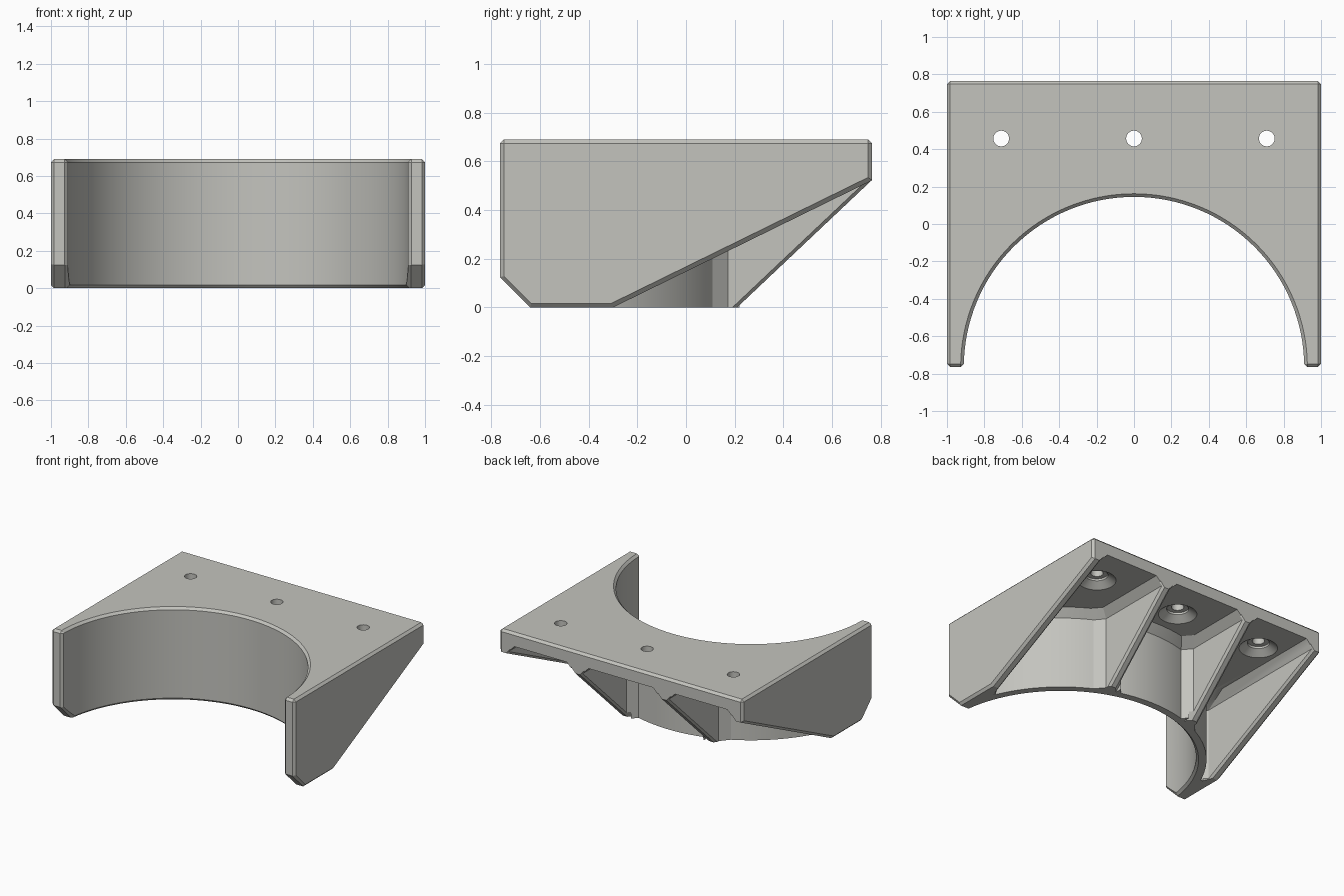
import bpy, bmesh, math

if "Cube" in bpy.data.objects:
    bpy.data.objects.remove(bpy.data.objects["Cube"])

H, YB, R, RO = 0.69, 0.765, 0.91, 0.98   # height, half depth, inner and outer ring radius
PLATE = 0.59                             # underside of the top plate

grey = bpy.data.materials.new("warm grey")
grey.diffuse_color = (0.55, 0.55, 0.515, 1)
grey.use_nodes = True
grey.node_tree.nodes["Principled BSDF"].inputs["Base Color"].default_value = grey.diffuse_color


def loft(name, rings, bevel=0):
    """Closed solid through rings of equal point count."""
    bm = bmesh.new()
    vs = [[bm.verts.new(p) for p in ring] for ring in rings]
    n = len(vs[0])
    bm.faces.new(vs[0])
    bm.faces.new(vs[-1])
    for a, b in zip(vs, vs[1:]):
        for i in range(n):
            j = (i + 1) % n
            bm.faces.new((a[i], a[j], b[j], b[i]))
    bmesh.ops.recalc_face_normals(bm, faces=bm.faces[:])
    if bevel:
        sharp = [e for e in bm.edges if e.calc_face_angle() > 0.6]
        bmesh.ops.bevel(bm, geom=sharp, offset=bevel, segments=1,
                        profile=0.5, affect='EDGES', clamp_overlap=False)
        bmesh.ops.recalc_face_normals(bm, faces=bm.faces[:])
    me = bpy.data.meshes.new(name)
    bm.to_mesh(me)
    bm.free()
    ob = bpy.data.objects.new(name, me)
    bpy.context.collection.objects.link(ob)
    return ob


def cut(body, cutter):
    """Subtract the cutter from the body and discard it."""
    cutter.hide_render = True
    bpy.context.view_layer.objects.active = body
    m = body.modifiers.new("cut", 'BOOLEAN')
    m.operation, m.solver, m.object = 'DIFFERENCE', 'EXACT', cutter
    bpy.ops.object.modifier_apply(modifier=m.name)
    bpy.data.objects.remove(cutter)


def slope(sections, a, b):
    """Wedge below the line a-b in the yz plane; sections are (x, lift)."""
    return loft("slope_cutter", [[(x, a[0], a[1] + dz), (x, b[0], b[1] + dz), (x, b[0], -0.2),
                                  (x, a[0], -0.2)] for x, dz in sections])


def bay(xa, xb, ca, cb, r, z):
    """Outline between two ribs, behind the ring wall, with chamfered corners."""
    def arc_y(x):
        return -YB + math.sqrt(r * r - x * x)
    xs, xe = xb - cb[0], xa + ca[0]
    t0, t1 = math.acos(xs / r), math.acos(xe / r)
    pts = [(xb, 1.0, z), (xb, arc_y(xs) + cb[1], z)]
    for i in range(25):
        t = t0 + (t1 - t0) * i / 24
        pts.append((r * math.cos(t), -YB + r * math.sin(t), z))
    return pts + [(xa, arc_y(xe) + ca[1], z), (xa, 1.0, z)]


# Block with a half-round opening and chamfered edges
outline = [(1, -YB), (1, YB), (-1, YB), (-1, -YB)]
for i in range(65):
    t = math.pi * (1 - i / 64)
    outline.append((R * math.cos(t), -YB + R * math.sin(t)))
bracket = loft("bracket", [[(x, y, z) for x, y in outline] for z in (0, H)], bevel=0.017)
bracket.data.materials.append(grey)

# Pockets between the ribs, chamfered towards the walls and the plate
D = 0.055
rib, wall, edge = (D, 0.065), (0.03, 0.05), 0.93
for xa, xb, ca, cb in ((-0.32, 0.32, rib, rib), (0.39, edge, rib, wall), (-edge, -0.39, wall, rib)):
    cut(bracket, loft("pocket_cutter", [
        bay(xa, xb, ca, cb, RO, -0.1),
        bay(xa, xb, ca, cb, RO, PLATE - D),
        bay(xa + D, xb - D, ca, cb, RO + D, PLATE)]))

# Sloping lower edges of the inner ribs and the side walls
for s in (-1, 1):
    cut(bracket, slope([(s * 0.300, 0.04), (s * 0.337, 0), (s * 0.373, 0), (s * 0.410, 0.04)],
                       (0.104, -0.1), (0.972, 0.72)))
    cut(bracket, slope([(s * 0.91, 0.04), (s * 0.945, 0), (s * 0.983, 0), (s * 1.05, 0.08)],
                       (-0.504, -0.1), (0.96, 0.618)))

# Cut corners at the feet of the front legs
for s in (-1, 1):
    cut(bracket, slope([(s * 0.85, 0.08), (s * 0.925, 0), (s * 0.983, 0), (s * 1.05, 0.08)],
                       (-0.865, 0.225), (-0.54, -0.1)))

# Countersunk screw holes
for hx in (-0.71, 0, 0.71):
    prof = [(0.13, 0.57), (0.13, PLATE), (0.075, 0.63), (0.075, 0.645), (0.042, 0.645), (0.042, 0.8)]
    cut(bracket, loft("hole_cutter", [
        [(hx + r * math.cos(k * math.pi / 16), 0.457 + r * math.sin(k * math.pi / 16), z)
         for k in range(32)] for r, z in prof]))

bpy.ops.object.select_all(action='DESELECT')
bracket.select_set(True)
bpy.context.view_layer.objects.active = bracket
bpy.ops.object.shade_smooth_by_angle(angle=math.radians(20))
